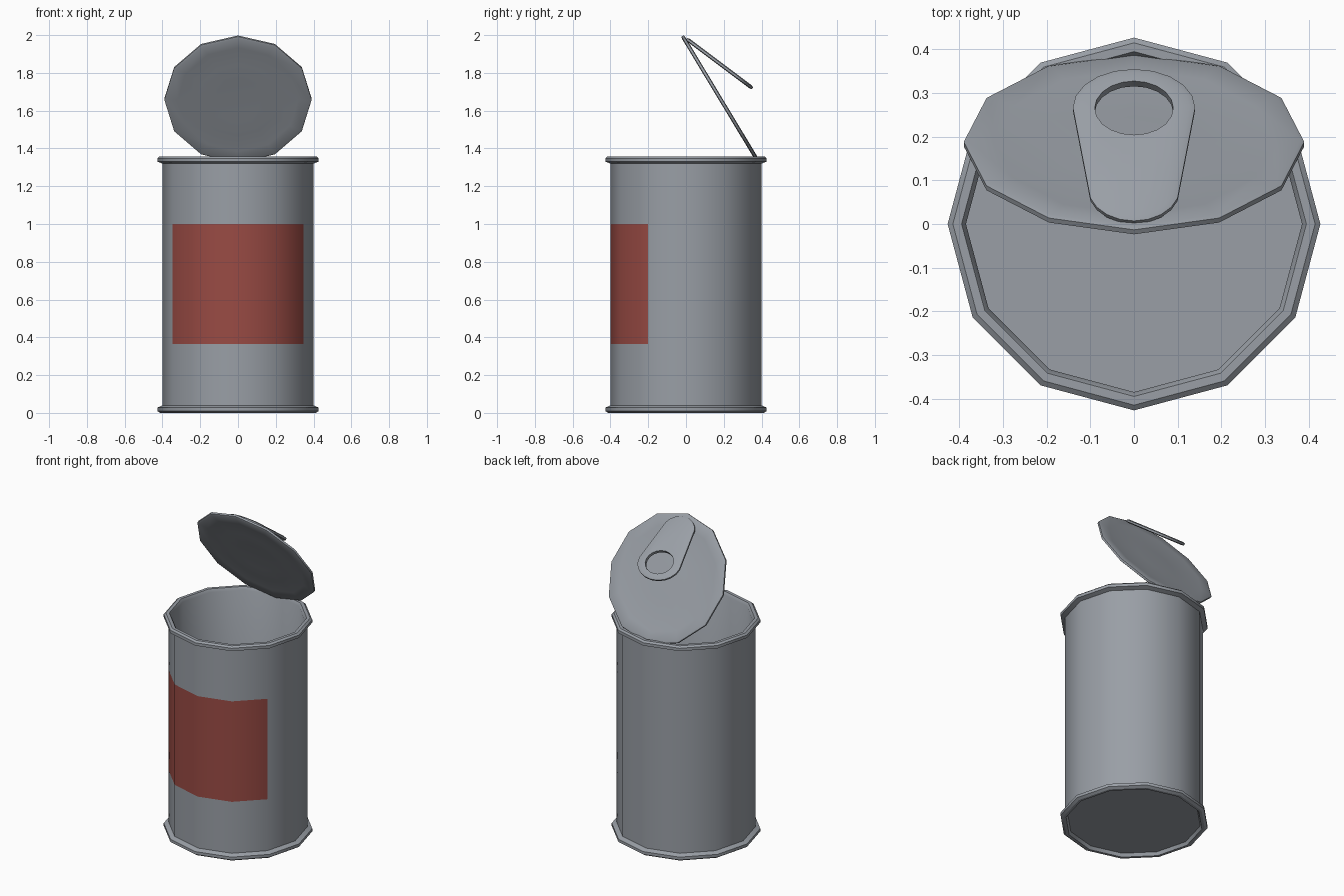
import bpy, bmesh, math
from mathutils import Matrix

if "Cube" in bpy.data.objects:
    bpy.data.objects.remove(bpy.data.objects["Cube"])


def material(name, rgb):
    m = bpy.data.materials.new(name)
    m.diffuse_color = (*rgb, 1)
    m.use_nodes = True
    m.node_tree.nodes["Principled BSDF"].inputs["Base Color"].default_value = m.diffuse_color
    return m


STEEL = material("steel grey", (0.32, 0.345, 0.38))
RED = material("label red", (0.32, 0.07, 0.058))


def loft(name, rings, matrix=Matrix(), loop=False, mats=(STEEL,), rule=None):
    """Skin a list of point rings; cap both ends unless it loops round."""
    bm = bmesh.new()
    vs = [[bm.verts.new(p) for p in ring] for ring in rings]
    n = len(rings[0])
    pairs = list(zip(vs, vs[1:])) + ([(vs[-1], vs[0])] if loop else [])
    for a, b in pairs:
        for i in range(n):
            j = (i + 1) % n
            bm.faces.new((a[i], a[j], b[j], b[i]))
    if not loop:
        bm.faces.new(vs[0])
        bm.faces.new(vs[-1])
    bmesh.ops.recalc_face_normals(bm, faces=bm.faces[:])
    if rule:
        for f in bm.faces:
            f.material_index = rule(f)
    me = bpy.data.meshes.new(name)
    bm.to_mesh(me)
    bm.free()
    for m in mats:
        me.materials.append(m)
    me.transform(matrix)
    ob = bpy.data.objects.new(name, me)
    bpy.context.collection.objects.link(ob)
    bpy.context.view_layer.objects.active = ob
    ob.select_set(True)
    bpy.ops.object.shade_smooth_by_angle(angle=math.radians(32))
    ob.select_set(False)
    return ob


def revolve(profile, n=12):
    return [[(r * math.cos(2 * math.pi * i / n), r * math.sin(2 * math.pi * i / n), z)
             for i in range(n)] for r, z in profile]


# can body: recessed base, rolled rims, thin wall and inner floor
def on_label(f):
    c = f.calc_center_median()
    outward = f.normal.x * c.x + f.normal.y * c.y > 0
    return int(outward and 0.5 < c.z < 0.9 and c.y < -0.21)


loft("can_body", revolve([
    (0.385, 0.02), (0.395, 0.0), (0.412, 0.0), (0.427, 0.01), (0.427, 0.028),
    (0.40, 0.04), (0.40, 0.365), (0.40, 1.0), (0.40, 1.32),
    (0.427, 1.33), (0.427, 1.348), (0.415, 1.358), (0.395, 1.358),
    (0.385, 1.34), (0.385, 0.04)]), mats=(STEEL, RED), rule=on_label)

# opened lid, slightly dished on both sides
lid_pos = Matrix.Translation((0, 0.183, 1.661)) @ Matrix.Rotation(math.radians(121.1), 4, 'X')
loft("lid", revolve([
    (0.12, -0.003), (0.22, -0.001), (0.32, -0.006), (0.38, -0.01), (0.39, -0.006),
    (0.39, 0.006), (0.38, 0.01), (0.32, 0.006), (0.22, 0.009), (0.12, 0.007)]), lid_pos)


# pull tab: rounded tapered plate with a finger hole
def tab_ring(inset, z, n=20):
    pts = []
    for i in range(n):
        t = 2 * math.pi * i / n
        c, s = math.cos(t), math.sin(t)
        if s > -1e-6:
            pts.append(((0.14 - inset) * c, 0.33 + (0.11 - inset) * s, z))
        else:
            pts.append(((0.105 - inset) * c, 0.10 + (0.095 - inset) * s, z))
    return pts


def hole_ring(z, n=20):
    return [(0.09 * math.cos(2 * math.pi * i / n),
             0.325 + 0.077 * math.sin(2 * math.pi * i / n), z) for i in range(n)]


tab_pos = Matrix.Translation((0, 0, 1.983)) @ Matrix.Rotation(math.radians(-36.9), 4, 'X')
loft("pull_tab", [tab_ring(0.013, -0.01), tab_ring(0, -0.006), tab_ring(0, 0.005),
                  tab_ring(0.013, 0.01), hole_ring(0.01), hole_ring(-0.01)],
     tab_pos, loop=True)
